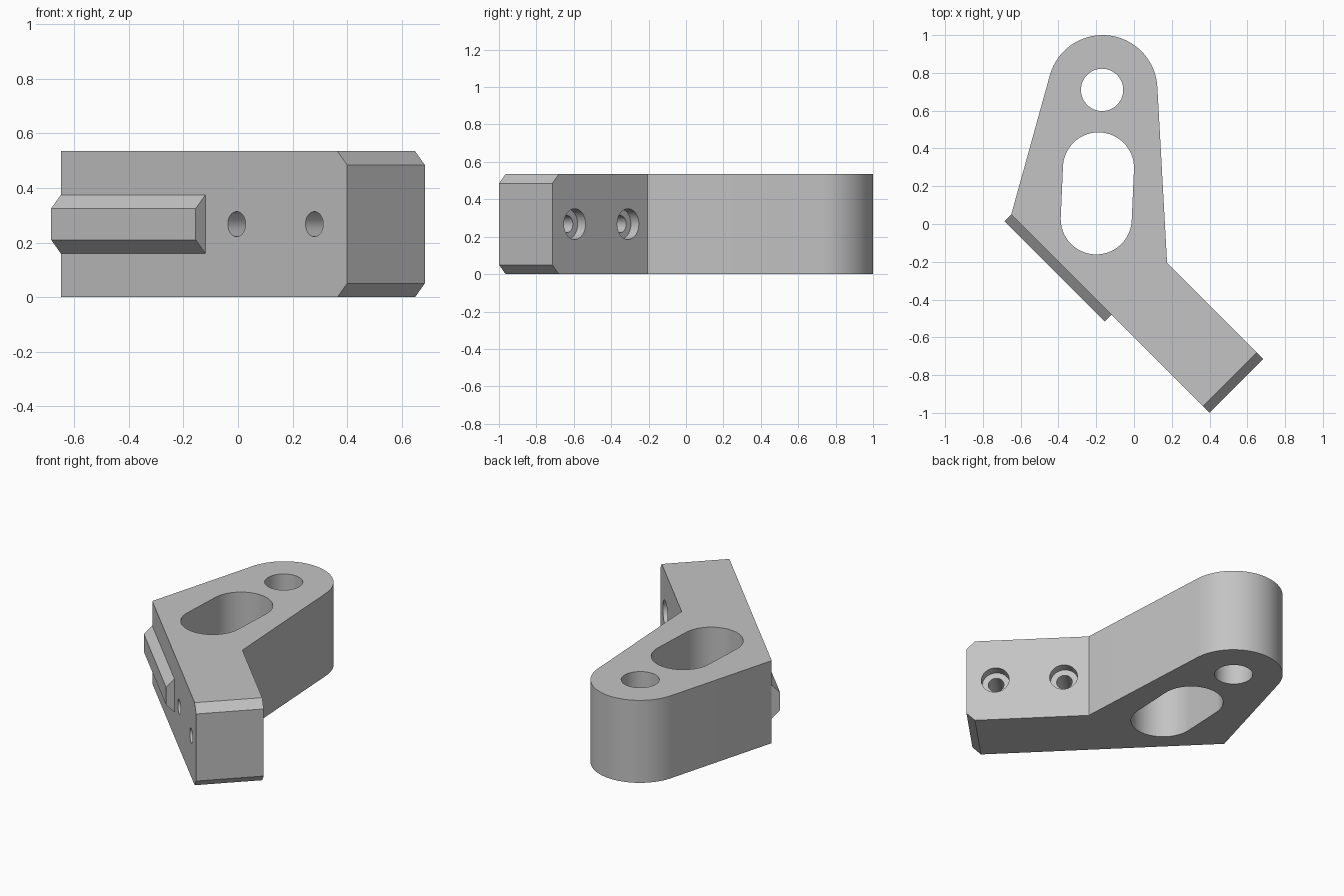
import bpy, bmesh, math
from mathutils import Vector, Matrix

cube = bpy.data.objects.get("Cube")
if cube:
    bpy.data.objects.remove(cube, do_unlink=True)

HEIGHT = 0.535
MID = HEIGHT / 2
CHAMFER = 0.05
OUT = Vector((-1, -1, 0)).normalized()    # normal of the slanted mounting face
ALONG = Vector((1, -1, 0)).normalized()   # runs along that face to the arm end

grey = bpy.data.materials.new("metal grey")
grey.use_nodes = True
grey.diffuse_color = (0.55, 0.55, 0.55, 1)
grey.node_tree.nodes["Principled BSDF"].inputs["Base Color"].default_value = (0.55, 0.55, 0.55, 1)


def finish(name, bm):
    bmesh.ops.recalc_face_normals(bm, faces=bm.faces)
    mesh = bpy.data.meshes.new(name)
    bm.to_mesh(mesh)
    bm.free()
    mesh.materials.append(grey)
    obj = bpy.data.objects.new(name, mesh)
    bpy.context.collection.objects.link(obj)
    return obj


def prism(points, shift):
    """Extrude a closed 3D polygon along a vector."""
    bm = bmesh.new()
    face = bm.faces.new([bm.verts.new(p) for p in points])
    new = bmesh.ops.extrude_face_region(bm, geom=[face], use_keep_orig=True)
    bmesh.ops.translate(bm, vec=shift, verts=[v for v in new["geom"] if isinstance(v, bmesh.types.BMVert)])
    return bm


def arc(center, radius, start, end, steps=48):
    angles = [start + (end - start) * i / steps for i in range(steps + 1)]
    return [Vector((center.x + radius * math.cos(a), center.y + radius * math.sin(a), 0)) for a in angles]


def tangent(point, center, radius, side):
    d = point - center
    return math.atan2(d.y, d.x) + side * math.acos(radius / d.length)


def cut(target, bm):
    cutter = finish("cutter", bm)
    cutter.hide_render = True
    mod = target.modifiers.new("cut", "BOOLEAN")
    mod.operation = "DIFFERENCE"
    mod.solver = "EXACT"
    mod.object = cutter
    bpy.context.view_layer.objects.active = target
    bpy.ops.object.modifier_apply(modifier=mod.name)
    bpy.data.objects.remove(cutter, do_unlink=True)


def cylinder(center, radius, length):
    """Cylinder whose axis is square to the mounting face."""
    bm = bmesh.new()
    turn = OUT.to_track_quat("Z", "Y").to_matrix().to_4x4()
    bmesh.ops.create_cone(bm, cap_ends=True, segments=48, radius1=radius, radius2=radius,
                          depth=length, matrix=Matrix.Translation(center) @ turn)
    return bm


# Bracket body: rounded lug, elbow and slanted arm
lug, lug_r = Vector((-0.166, 0.71, 0)), 0.29
elbow = Vector((0.175, -0.205, 0))
heel = Vector((-0.65, 0.05, 0))
tip_back, tip_front = Vector((0.685, -0.715, 0)), Vector((0.4, -1, 0))
a0 = tangent(elbow, lug, lug_r, 1)
a1 = tangent(heel, lug, lug_r, -1) + 2 * math.pi
outline = [heel, tip_front, tip_back, elbow] + arc(lug, lug_r, a0, a1)
up = Vector((0, 0, HEIGHT))
bm = prism(outline, up)
end_edges = [e for e in bm.edges
             if all((v.co - tip_front).dot(ALONG) > -0.01 for v in e.verts)
             and abs(e.verts[0].co.z - e.verts[1].co.z) < 0.01]
bmesh.ops.bevel(bm, geom=end_edges, offset=CHAMFER, segments=1, affect="EDGES")
body = finish("bracket_body", bm)

# Pivot hole and long slot through the body
below, through = Vector((0, 0, -0.1)), Vector((0, 0, HEIGHT + 0.2))
hole = arc(Vector((-0.169, 0.71, 0)), 0.112, 0, 2 * math.pi, 64)[:-1]
top, bottom = Vector((-0.188, 0.297, 0)), Vector((-0.2, 0.027, 0))
tilt = math.atan2(top.y - bottom.y, top.x - bottom.x) - math.pi / 2
slot = (arc(top, 0.188, tilt, tilt + math.pi)
        + arc(bottom, 0.188, tilt + math.pi, tilt + 2 * math.pi))
for shape in (hole, slot):
    cut(body, prism([p + below for p in shape], through))

# Counterbored screw holes through the arm
for x in (-0.005, 0.28):
    front = Vector((x, -0.6 - x, MID))
    back = front - OUT * 0.403
    cut(body, cylinder((front + back) / 2, 0.046, 0.6))
    cut(body, cylinder(back, 0.082, 0.12))

# Locating rail with sloped sides on the mounting face
base, crest = 0.1075, 0.0575
section = [heel + OUT * d + Vector((0, 0, MID + h))
           for d, h in ((-0.002, -base), (0, -base), (CHAMFER, -crest),
                        (CHAMFER, crest), (0, base), (-0.002, base))]
rail = finish("locating_rail", prism(section, ALONG * 0.75))

# Smooth curved walls, crisp edges
bpy.ops.object.select_all(action="DESELECT")
body.select_set(True)
bpy.context.view_layer.objects.active = body
bpy.ops.object.shade_smooth_by_angle(angle=math.radians(25))
